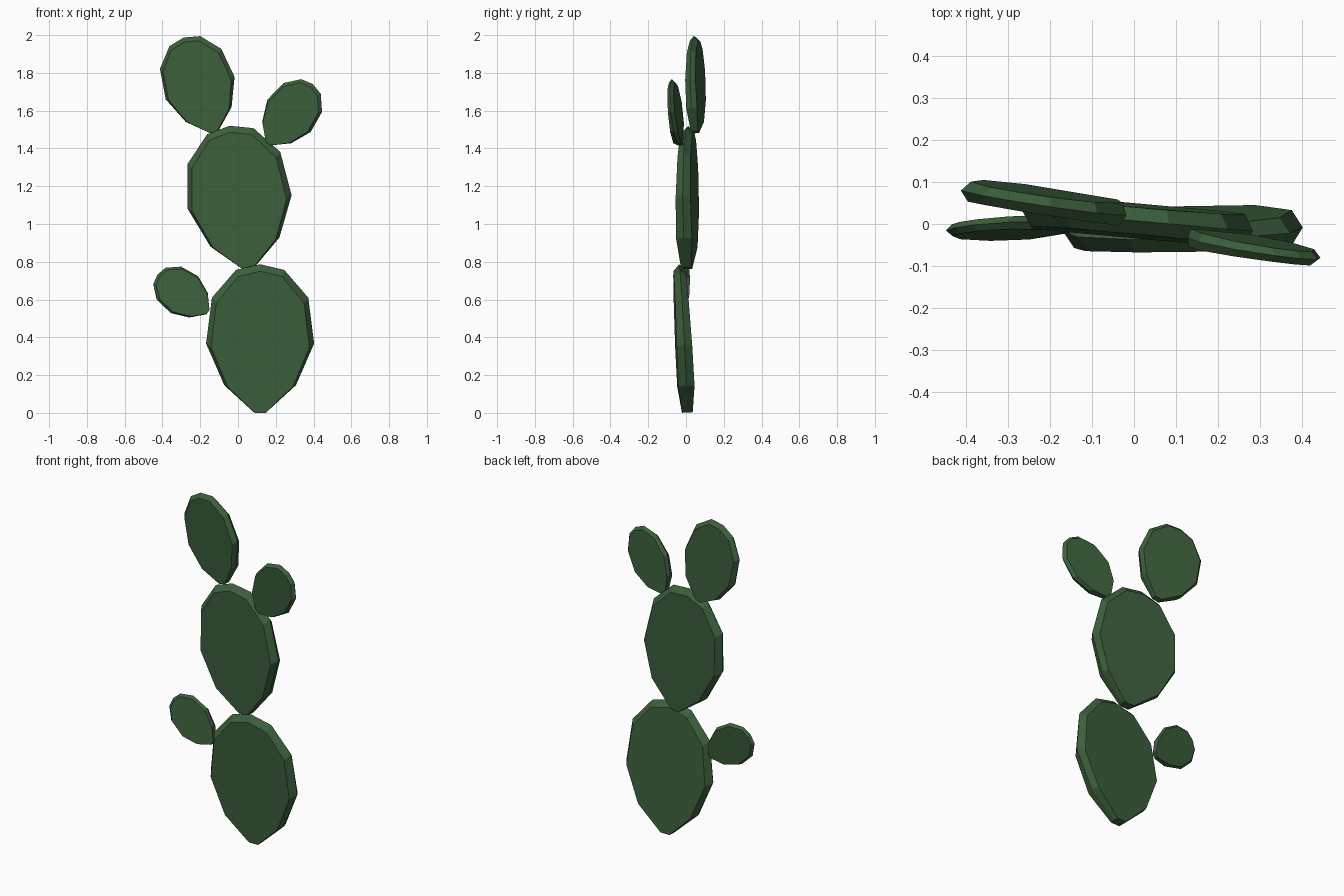
import bpy, math
from mathutils import Vector

if "Cube" in bpy.data.objects:
    bpy.data.objects.remove(bpy.data.objects["Cube"])

green = bpy.data.materials.new("cactus green")
green.diffuse_color = (0.045, 0.115, 0.045, 1)
green.use_nodes = True
green.node_tree.nodes["Principled BSDF"].inputs["Base Color"].default_value = green.diffuse_color

# Half profile of a pad: half width, height, half thickness (base to tip)
HALF = [(0.032, 0.0, 0.028), (0.19, 0.145, 0.043), (0.286, 0.365, 0.041),
        (0.255, 0.608, 0.036), (0.128, 0.755, 0.033), (0.0, 0.785, 0.033)]
OUTLINE = HALF + [(-w, h, t) for w, h, t in reversed(HALF[:-1])]
N = len(OUTLINE)


def pad(name, base, tilt, size, slope):
    """Flat pad on a base point; tilt in the front view, slope = dy/dx, dy/dz."""
    a, b = slope
    t = math.radians(tilt)
    base = Vector(base)
    normal = Vector((-a, 1, -b)).normalized()

    def point(w, h, off):
        dx = (w * math.cos(t) + h * math.sin(t)) * size
        dz = (h * math.cos(t) - w * math.sin(t)) * size
        return base + Vector((dx, a * dx + b * dz, dz)) + normal * off * size

    # front face ring, wide middle rim, back face ring
    verts = []
    for side in (-1, 0, 1):
        sw, sh = (1, 1) if side == 0 else (0.91, 0.955)
        verts += [point(w * sw, h * sh, th * side) for w, h, th in OUTLINE]
    faces = [list(range(N)), list(range(3 * N - 1, 2 * N - 1, -1))]
    for r in (0, N):
        for i in range(N):
            j = (i + 1) % N
            faces.append([r + j, r + i, r + N + i, r + N + j])

    mesh = bpy.data.meshes.new(name)
    mesh.from_pydata(verts, [], faces)
    mesh.materials.append(green)
    mesh.update()
    obj = bpy.data.objects.new(name, mesh)
    bpy.context.collection.objects.link(obj)
    return obj


# Trunk pads
pad("lower_pad", (0.117, 0.007, 0.002), 0, 1.0, (0.017, -0.055))
pad("middle_pad", (0.055, 0.003, 0.765), -7.5, 0.97, (-0.09, 0.0))
# Branch pads
pad("upper_left_pad", (-0.125, 0.047, 1.487), -18, 0.67, (-0.155, -0.035))
pad("upper_right_pad", (0.161, -0.03, 1.426), 36.7, 0.5, (-0.143, -0.06))
pad("lower_left_pad", (-0.159, -0.01, 0.533), -53.3, 0.425, (0.07, 0.1))
